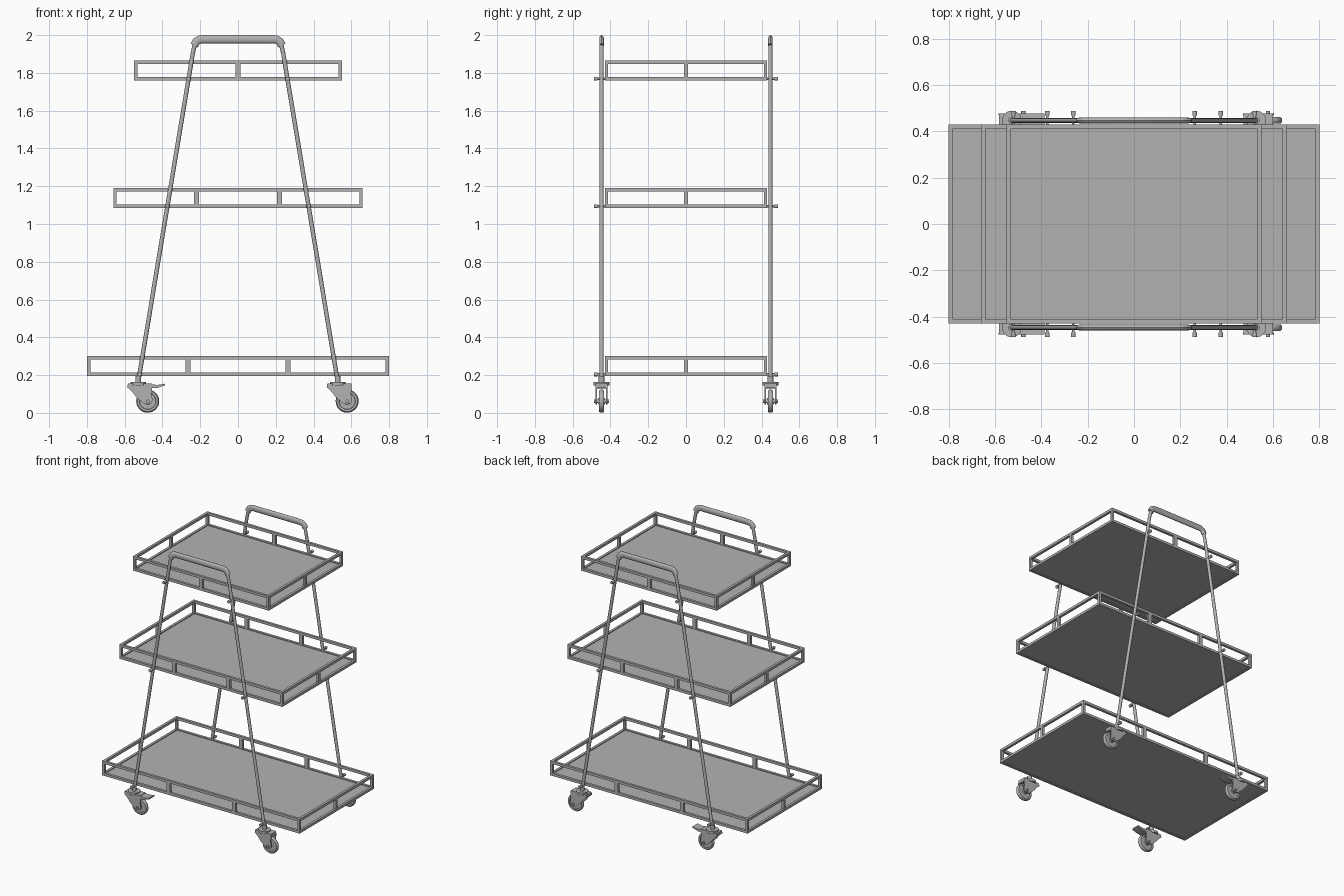
import bpy, bmesh, math
from mathutils import Vector, Matrix

if "Cube" in bpy.data.objects:
    bpy.data.objects.remove(bpy.data.objects["Cube"])

steel = bpy.data.materials.new("grey steel")
steel.diffuse_color = (0.45, 0.45, 0.45, 1)
steel.use_nodes = True
steel.node_tree.nodes["Principled BSDF"].inputs["Base Color"].default_value = steel.diffuse_color


def finish(bm, name, smooth=False):
    bmesh.ops.recalc_face_normals(bm, faces=bm.faces[:])
    me = bpy.data.meshes.new(name)
    bm.to_mesh(me)
    bm.free()
    me.materials.append(steel)
    ob = bpy.data.objects.new(name, me)
    bpy.context.collection.objects.link(ob)
    if smooth:
        bpy.ops.object.select_all(action='DESELECT')
        ob.select_set(True)
        bpy.context.view_layer.objects.active = ob
        bpy.ops.object.shade_smooth_by_angle(angle=math.radians(40))
    return ob


def box(bm, x0, x1, y0, y1, z0, z1):
    m = Matrix.Translation(((x0 + x1) / 2, (y0 + y1) / 2, (z0 + z1) / 2))
    bmesh.ops.create_cube(bm, size=1, matrix=m @ Matrix.Diagonal((x1 - x0, y1 - y0, z1 - z0, 1)))


def rod(bm, x, y0, y1, z, r, seg=16, axis='Y'):
    # cylinder along y, or along z when y0..y1 are heights and z is the y position
    if axis == 'Y':
        m = Matrix.Translation((x, (y0 + y1) / 2, z)) @ Matrix.Rotation(math.pi / 2, 4, 'X')
    else:
        m = Matrix.Translation((x, z, (y0 + y1) / 2))
    bmesh.ops.create_cone(bm, cap_ends=True, segments=seg, radius1=r, radius2=r, depth=abs(y1 - y0), matrix=m)


def prism(bm, profile, y0, y1):
    face = bm.faces.new([bm.verts.new((x, y0, z)) for x, z in profile])
    geo = bmesh.ops.extrude_face_region(bm, geom=[face])
    bmesh.ops.translate(bm, verts=[v for v in geo['geom'] if isinstance(v, bmesh.types.BMVert)], vec=(0, y1 - y0, 0))


def sweep(bm, path, y, half_w, half_y, seg=14):
    # elliptical tube along a path in the xz plane
    pts = [Vector(p) for p in path]
    rings = []
    for i, p in enumerate(pts):
        a = (p - pts[max(i - 1, 0)]).normalized()
        b = (pts[min(i + 1, len(pts) - 1)] - p).normalized()
        t = (a + b).normalized()
        n = Vector((-t.y, t.x))
        rings.append([bm.verts.new((p.x + n.x * half_w * math.cos(k), y + half_y * math.sin(k),
                                    p.y + n.y * half_w * math.cos(k)))
                      for k in (2 * math.pi * j / seg for j in range(seg))])
    for r, s in zip(rings, rings[1:]):
        for j in range(seg):
            bm.faces.new((r[j], r[(j + 1) % seg], s[(j + 1) % seg], s[j]))
    bm.faces.new(rings[0])
    bm.faces.new(rings[-1])


# Shelves: panel, lower and upper rails, corner and middle posts
D, T, H = 0.43, 0.018, 0.105
for name, hx, z, mids in (("bottom", 0.80, 0.195, (-0.265, 0.265)),
                          ("middle", 0.66, 1.085, (-0.22, 0.22)),
                          ("top", 0.55, 1.76, (0,))):
    bm = bmesh.new()
    box(bm, -hx + T, hx - T, -D + T, D - T, z + 0.004, z + 0.012)
    finish(bm, name + "_shelf_panel")
    bm = bmesh.new()
    for za in (z, z + H - T):
        for s in (-1, 1):
            ya, yb = sorted((s * D, s * (D - T)))
            box(bm, -hx, hx, ya, yb, za, za + T)
            xa, xb = sorted((s * hx, s * (hx - T)))
            box(bm, xa, xb, -D + T, D - T, za, za + T)
    for s in (-1, 1):
        xa, xb = sorted((s * hx, s * (hx - T)))
        ya, yb = sorted((s * D, s * (D - T)))
        for t in (-1, 1):
            yc, yd = sorted((t * D, t * (D - T)))
            box(bm, xa, xb, yc, yd, z + T, z + H - T)
        box(bm, xa, xb, -0.01, 0.01, z + T, z + H - T)
        for x in mids:
            box(bm, x - 0.014, x + 0.014, ya, yb, z + T, z + H - T)
    finish(bm, name + "_shelf_rails")

# A-shaped side frames: legs curve into the handle bar
Y = 0.447
half = [(-0.528, 0.165), (-0.24, 1.90), (-0.231, 1.94), (-0.222, 1.962), (-0.207, 1.974), (-0.188, 1.978)]
frame = half + [(-x, z) for x, z in reversed(half)]
for side, s in (("front", -1), ("back", 1)):
    bm = bmesh.new()
    sweep(bm, frame, s * Y, 0.0115, 0.0105)
    finish(bm, side + "_frame", True)
    bm = bmesh.new()
    sweep(bm, [(-0.232, 1.945), (-0.222, 1.964), (-0.207, 1.975), (-0.188, 1.978),
               (0.188, 1.978), (0.207, 1.975), (0.222, 1.964), (0.232, 1.945)], s * Y, 0.022, 0.0125)
    finish(bm, side + "_handle_grip", True)
    # Bolts through the legs into the shelves
    bm = bmesh.new()
    for x, z in ((0.522, 0.204), (0.374, 1.094), (0.262, 1.769)):
        for t in (-1, 1):
            rod(bm, t * x, s * 0.42, s * 0.475, z, 0.006, 10)
            rod(bm, t * x, s * 0.468, s * 0.488, z, 0.0105, 10)
    finish(bm, side + "_bolts", True)

# Casters: swivel, fork, wheel, and a brake pedal on the left pair
cheek = [(-0.055, 0.155), (-0.058, 0.135), (-0.035, 0.115), (-0.012, 0.085), (0.025, 0.052), (0.05, 0.045),
         (0.07, 0.052), (0.076, 0.07), (0.07, 0.10), (0.074, 0.13), (0.072, 0.155)]
for sx in (-1, 1):
    for sy in (-1, 1):
        cx, cy = sx * 0.528, sy * Y
        tag = ("left_" if sx < 0 else "right_") + ("front_" if sy < 0 else "back_")
        wx, wz = cx + 0.05, 0.062
        # Wheel with a stepped hub, spun from a profile
        bm = bmesh.new()
        prof = [(0, -0.018), (0.016, -0.018), (0.018, -0.010), (0.042, -0.010), (0.044, -0.014), (0.055, -0.014),
                (0.061, -0.006), (0.061, 0.006), (0.055, 0.014), (0.044, 0.014), (0.042, 0.010), (0.018, 0.010),
                (0.016, 0.018), (0, 0.018)]
        vs = [bm.verts.new((wx + r, cy + y, wz)) for r, y in prof]
        es = [bm.edges.new(e) for e in zip(vs, vs[1:])]
        bmesh.ops.spin(bm, geom=vs + es, cent=(wx, cy, wz), axis=(0, 1, 0), angle=2 * math.pi, steps=32)
        bmesh.ops.remove_doubles(bm, verts=bm.verts[:], dist=0.0002)
        finish(bm, tag + "wheel", True)
        # Fork cheeks, crown and axle
        bm = bmesh.new()
        for t in (-1, 1):
            ya, yb = sorted((t * 0.024, t * 0.031))
            prism(bm, [(cx + x, z) for x, z in cheek], cy + ya, cy + yb)
        prism(bm, [(cx - 0.055, 0.135), (cx - 0.04, 0.132), (cx + 0.07, 0.132), (cx + 0.072, 0.155),
                   (cx - 0.055, 0.155)], cy - 0.026, cy + 0.026)
        rod(bm, wx, cy - 0.04, cy + 0.04, wz, 0.009, 12)
        finish(bm, tag + "fork", True)
        # Swivel plate and stem
        bm = bmesh.new()
        rod(bm, cx, 0.145, 0.163, cy, 0.042, 24, 'Z')
        rod(bm, cx, 0.16, 0.195, cy, 0.015, 16, 'Z')
        finish(bm, tag + "swivel", True)
        if sx < 0:
            bm = bmesh.new()
            prism(bm, [(cx + 0.06, 0.13), (cx + 0.10, 0.132), (cx + 0.142, 0.146), (cx + 0.142, 0.155),
                       (cx + 0.10, 0.148), (cx + 0.06, 0.152)], cy - 0.03, cy + 0.03)
            finish(bm, tag + "brake_pedal", True)
